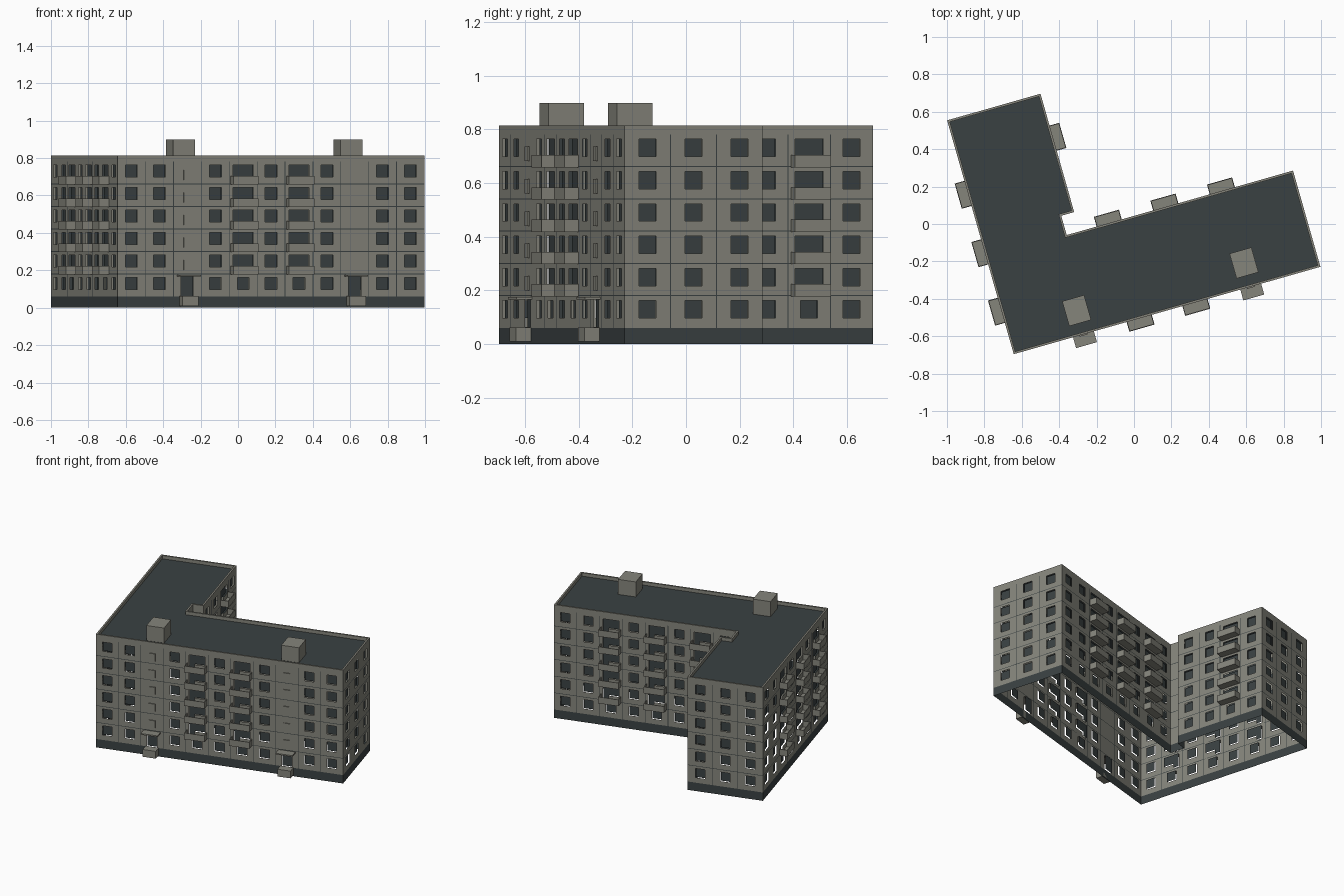
import bpy, bmesh
from math import radians
from mathutils import Vector

if "Cube" in bpy.data.objects:
    bpy.data.objects.remove(bpy.data.objects["Cube"], do_unlink=True)


def material(name, rgb):
    m = bpy.data.materials.new(name)
    m.use_nodes = True
    m.diffuse_color = (*rgb, 1)
    m.node_tree.nodes["Principled BSDF"].inputs["Base Color"].default_value = (*rgb, 1)
    return m


CONCRETE = material("concrete_grey", (0.235, 0.232, 0.198))
DARK = material("dark_slate", (0.042, 0.053, 0.055))

# Overall sizes: an L-shaped plan, laid out from its front left corner
LENGTH, WING, DEPTH, WIDTH = 1.705, 1.30, 0.535, 0.519
NOTCH_U, NOTCH_V = 0.447, 0.642
BASE, STOREY, FLOORS = 0.06, 0.1203, 6
ROOF, TOP, JOINT, RECESS = 0.79, 0.814, 0.004, 0.01
PLAN = [Vector(p) for p in ((0, 0), (LENGTH, 0), (LENGTH, DEPTH), (NOTCH_U, DEPTH),
                            (NOTCH_U, NOTCH_V), (WIDTH, NOTCH_V), (WIDTH, WING), (0, WING))]


def finish(name, bm):
    """Turn a bmesh into an object standing in the turned plan frame."""
    mesh = bpy.data.meshes.new(name)
    bm.to_mesh(mesh)
    bm.free()
    mesh.materials.append(CONCRETE)
    mesh.materials.append(DARK)
    obj = bpy.data.objects.new(name, mesh)
    obj.location = (-0.643, -0.696, 0)
    obj.rotation_euler.z = radians(15.9)
    bpy.context.collection.objects.link(obj)
    return obj


def face(bm, points, mat=0):
    bm.faces.new([bm.verts.new(p) for p in points]).material_index = mat


class Side:
    """One straight side of the plan: s along it, d outwards, z up."""

    def __init__(self, a, b):
        self.a, self.size = a, (b - a).length
        self.along = (b - a).normalized()
        self.out = Vector((self.along.y, -self.along.x))

    def at(self, s, d, z):
        p = self.a + self.along * s + self.out * d
        return (p.x, p.y, z)

    def panel(self, bm, s0, s1, z0, z1, d=0, mat=0):
        face(bm, [self.at(s, d, z) for s, z in ((s0, z0), (s1, z0), (s1, z1), (s0, z1))], mat)

    def box(self, bm, s0, s1, d0, d1, z0, z1, mat=0):
        low = [self.at(s, d, z0) for s, d in ((s0, d1), (s1, d1), (s1, d0), (s0, d0))]
        high = [(x, y, z1) for x, y, z in low]
        face(bm, low[::-1], mat)
        face(bm, high, mat)
        for i in range(4):
            j = (i + 1) % 4
            face(bm, (low[i], low[j], high[j], high[i]), mat)


def floor_z(k):
    return BASE + k * STOREY


def openings(pattern, bay):
    """Rectangles for windows (W), balcony windows (B) and entrances (D)."""
    found = []
    for i, kind in enumerate(pattern):
        c = (i + 0.5) * bay
        for k in range(FLOORS):
            z = floor_z(k)
            if kind == "D":
                if k == 0:
                    found.append((c - 0.035, c + 0.035, z + 0.003, z + 0.106))
            elif kind == "B" and k > 0:
                found.append((c - 0.056, c + 0.056, z + 0.037, z + 0.102))
                found.append((c - 0.056, c - 0.018, z + 0.008, z + 0.102))
            else:
                found.append((c - 0.033, c + 0.033, z + 0.037, z + 0.102))
    return found


def inside(v, spans):
    return any(lo < v < hi for lo, hi in spans)


def build_wall(name, side, pattern):
    bay = side.size / max(len(pattern), 1)
    holes = openings(pattern, bay)
    h = JOINT / 2
    vertical = [(i * bay - h, i * bay + h) for i in range(1, len(pattern))]
    level = [(floor_z(k) - h, floor_z(k) + h) for k in range(1, FLOORS)]
    # Every joint and opening edge becomes a cut line of the wall
    cuts_s = sorted({round(v, 5) for p in vertical + [q[:2] for q in holes] for v in p}
                    | {0, side.size})
    cuts_z = sorted({round(v, 5) for p in level + [q[2:] for q in holes] for v in p}
                    | {0, BASE, floor_z(FLOORS), TOP})
    wall, panes = bmesh.new(), bmesh.new()
    for s0, s1 in zip(cuts_s, cuts_s[1:]):
        for z0, z1 in zip(cuts_z, cuts_z[1:]):
            s, z = (s0 + s1) / 2, (z0 + z1) / 2
            if any(a < s < b and c < z < d for a, b, c, d in holes):
                side.panel(panes, s0, s1, z0, z1, -RECESS, 1)
                continue
            joint = BASE < z < floor_z(FLOORS) and (inside(s, vertical) or inside(z, level))
            side.panel(wall, s0, s1, z0, z1, 0, int(joint or z < BASE))
    for bm in (wall, panes):
        bmesh.ops.remove_doubles(bm, verts=bm.verts, dist=0.00001)
    finish(name + "_wall", wall)
    if holes:
        finish(name + "_window_panes", panes)
    else:
        panes.free()


def build_balconies(name, side, pattern):
    bm = bmesh.new()
    bay, half, deep, t = side.size / len(pattern), 0.07, 0.054, 0.005
    for i, kind in enumerate(pattern):
        if kind != "B":
            continue
        c = (i + 0.5) * bay
        for k in range(1, FLOORS):
            z0, z1 = floor_z(k) - 0.003, floor_z(k) + 0.043
            side.box(bm, c - half, c + half, 0, deep, z0, z0 + t)
            side.box(bm, c - half, c + half, deep - t, deep, z0 + t, z1)
            for s in (c - half, c + half - t):
                side.box(bm, s, s + t, 0, deep - t, z0 + t, z1)
    finish(name + "_balconies", bm)


def build_entrances(side, pattern):
    bay = side.size / len(pattern)
    steps, canopy, plates, hut = (bmesh.new() for _ in range(4))
    for i, kind in enumerate(pattern):
        if kind != "D":
            continue
        c = (i + 0.5) * bay
        side.box(steps, c - 0.045, c + 0.045, 0, 0.058, 0.01, 0.062)
        side.box(canopy, c - 0.058, c + 0.058, 0, 0.06, 0.167, 0.176)
        for k in range(1, FLOORS):
            side.box(plates, c - 0.022, c + 0.022, 0, 0.006, floor_z(k) + 0.02, floor_z(k) + 0.074)
        side.box(hut, c - 0.061, c + 0.061, -0.201, -0.063, ROOF, 0.898)
    finish("entrance_steps", steps)
    finish("entrance_canopies", canopy)
    finish("stairwell_plates", plates)
    finish("roof_stair_huts", hut)


# Walls, windows and balconies, counter-clockwise from the front
NAMES = ["front", "right_end", "inner_back", "notch_side", "notch_back",
         "wing_inner", "wing_end", "left"]
BAYS = ["WWDWBWBWDWW", "WWW", "WWBWBWBW", "", "", "WWBW", "WWW", "WWBWBWBW"]
SIDES = [Side(a, b) for a, b in zip(PLAN, PLAN[1:] + PLAN[:1])]
for name, side, pattern in zip(NAMES, SIDES, BAYS):
    build_wall(name, side, pattern)
    if "B" in pattern:
        build_balconies(name, side, pattern)
build_entrances(SIDES[0], BAYS[0])

# Parapet coping with its inner face, and the flat roof inside it
inner = [p - (SIDES[i - 1].out + SIDES[i].out) * 0.012 for i, p in enumerate(PLAN)]
parapet, roof = bmesh.new(), bmesh.new()
for i in range(len(PLAN)):
    j = (i + 1) % len(PLAN)
    a, b, c, d = PLAN[i], PLAN[j], inner[j], inner[i]
    face(parapet, [(*p, TOP) for p in (a, b, c, d)])
    face(parapet, [(*d, TOP), (*c, TOP), (*c, ROOF), (*d, ROOF)])
finish("parapet", parapet)
face(roof, [(*p, ROOF) for p in inner], 1)
finish("flat_roof", roof)
